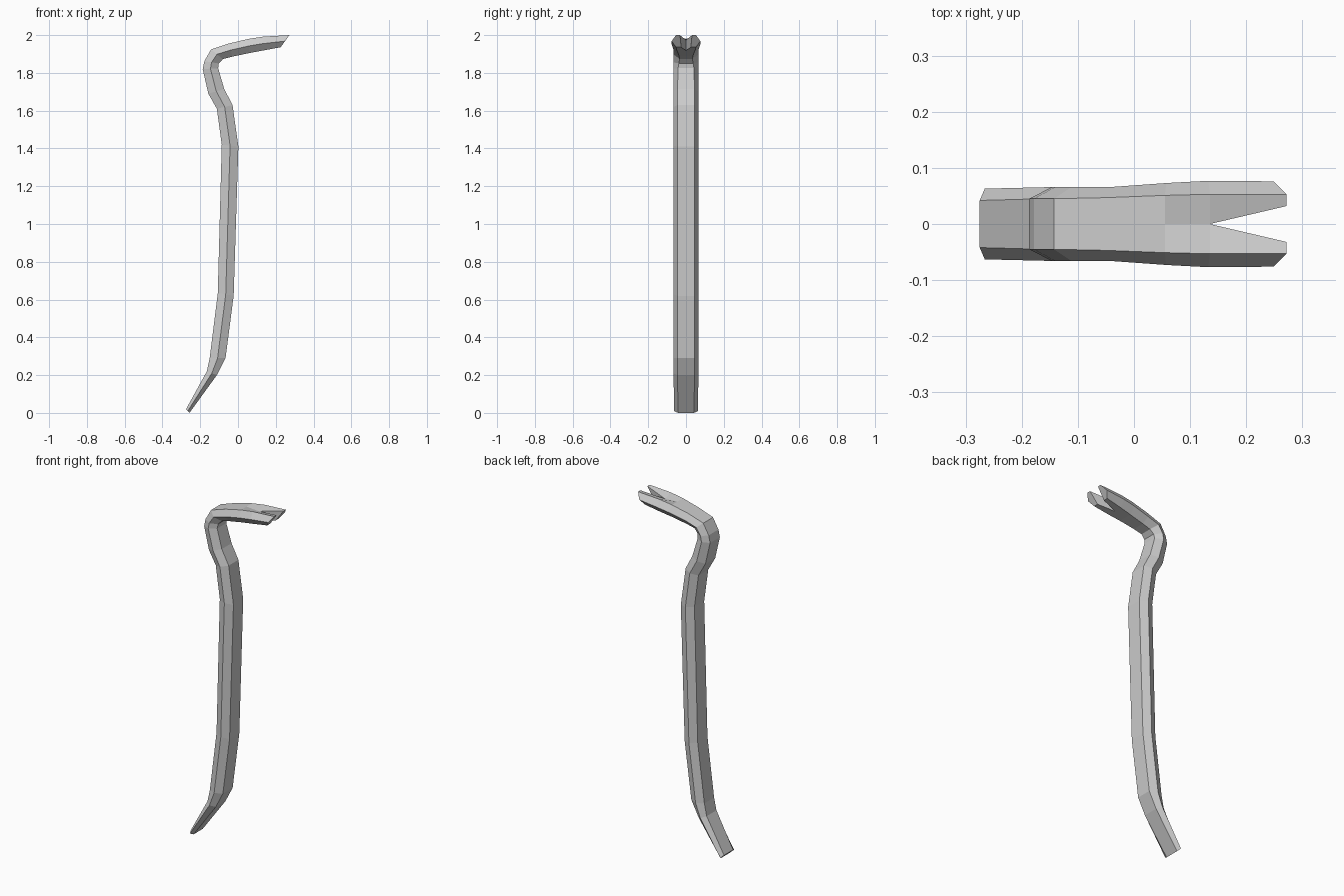
import bpy
import bmesh

if "Cube" in bpy.data.objects:
    bpy.data.objects.remove(bpy.data.objects["Cube"])

# Stations along the bar: outer (x, z), inner (x, z),
# half width at the side ridge, half width of outer flat, half width of inner flat
STATIONS = [
    ((-.275, .02), (-.257, .0), .063, .042, .042),
    ((-.165, .22), (-.112, .20), .066, .045, .045),
    ((-.150, .29), (-.066, .29), .066, .045, .045),
    ((-.107, .635), (-.023, .62), .066, .045, .045),
    ((-.086, 1.42), (.002, 1.41), .066, .045, .045),
    ((-.112, 1.61), (-.029, 1.63), .066, .045, .045),
    ((-.157, 1.69), (-.073, 1.715), .066, .045, .045),
    ((-.187, 1.82), (-.105, 1.825), .066, .045, .042),
    ((-.178, 1.862), (-.102, 1.85), .066, .045, .038),
    ((-.143, 1.924), (-.080, 1.873), .066, .045, .034),
    ((-.050, 1.955), (-.030, 1.886), .066, .047, .036),
    ((.055, 1.980), (.060, 1.905), .073, .051, .042),
    ((.135, 1.992), (.130, 1.918), .077, .053, .048),
    ((.272, 2.0), (.226, 1.936), .076, .053, .053),
]
APEX = len(STATIONS) - 2      # station where the claw slot starts
DIP = .018                    # hollow in front of the slot
SLOT = .032                   # half opening of the slot at the tip

# Half of the six-sided bar, lofted station by station
bm = bmesh.new()
rings = []
for k, ((ox, oz), (ix, iz), ridge, flat_o, flat_i) in enumerate(STATIONS):
    slot = SLOT if k > APEX else 0
    drop = DIP if k == APEX else 0
    points = [
        (ox, slot, oz - drop),
        (ox, flat_o, oz),
        ((ox + ix) / 2, ridge, (oz + iz) / 2),
        (ix, flat_i, iz),
        (ix, slot * .8, iz),
    ]
    rings.append([bm.verts.new(p) for p in points])

for k, (a, b) in enumerate(zip(rings, rings[1:])):
    for j in range(4):
        bm.faces.new((a[j], a[j + 1], b[j + 1], b[j]))
    if k >= APEX:             # inner wall of the slot
        bm.faces.new((a[4], a[0], b[0], b[4]))
bm.faces.new(rings[0][::-1])
bm.faces.new(rings[-1])
bmesh.ops.recalc_face_normals(bm, faces=bm.faces)

# Mirror to the other side of the bar
geom = bm.verts[:] + bm.edges[:] + bm.faces[:]
bmesh.ops.mirror(bm, geom=geom, axis='Y', merge_dist=.0005)
bmesh.ops.recalc_face_normals(bm, faces=bm.faces)

mesh = bpy.data.meshes.new("pry_bar")
bm.to_mesh(mesh)
bm.free()
bar = bpy.data.objects.new("pry_bar", mesh)
bpy.context.collection.objects.link(bar)
